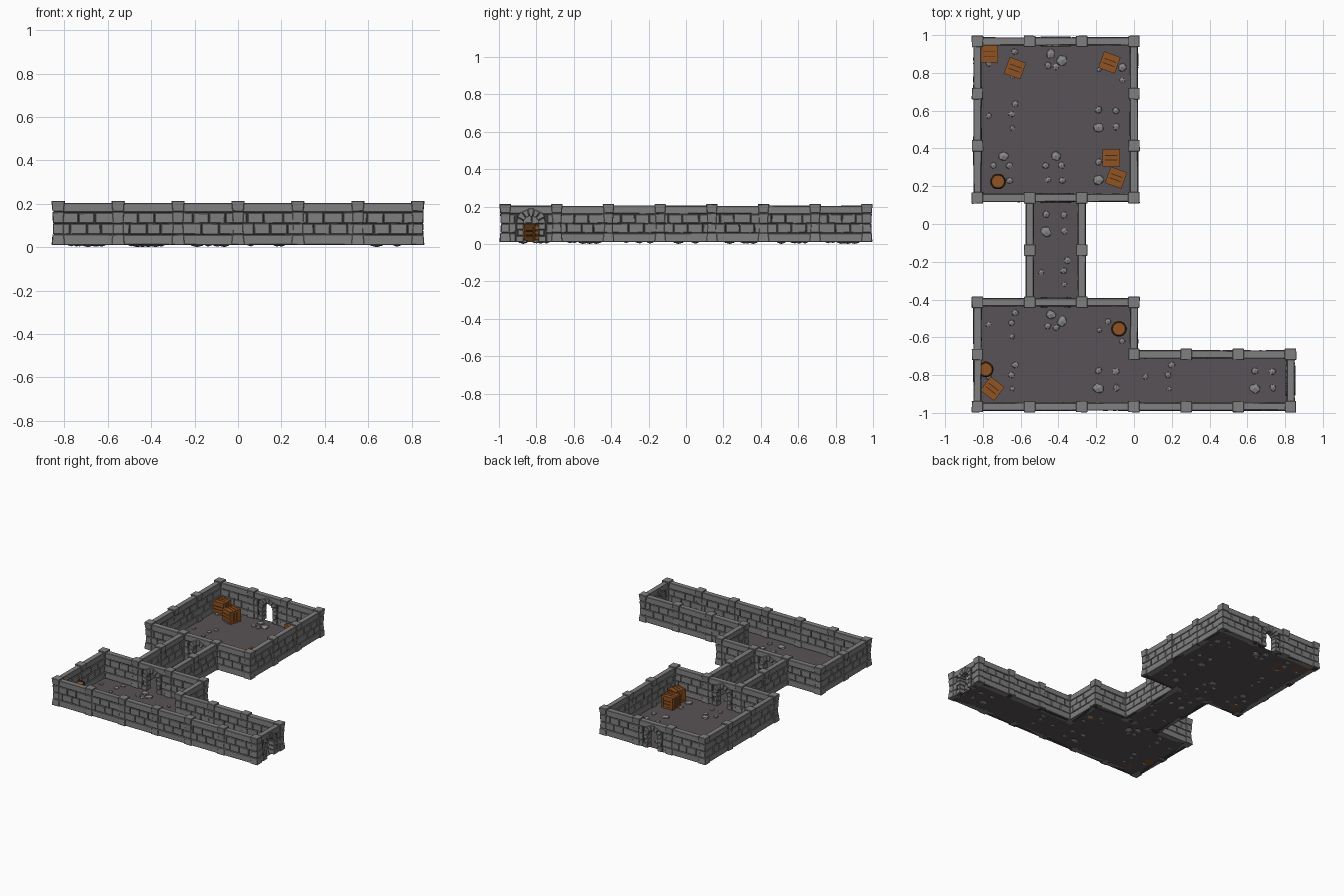
import bpy, bmesh, math, random
from mathutils import Matrix, Vector

if "Cube" in bpy.data.objects:
    bpy.data.objects.remove(bpy.data.objects["Cube"])
random.seed(4)

S = 0.2762                                   # tile size
GX = lambda i: (i - 3) * S
GY = lambda j: (j - 3.5) * S
Z0 = 0.011                                   # floor level


def material(name, r, g, b):
    m = bpy.data.materials.new(name)
    m.diffuse_color = (r, g, b, 1)
    m.use_nodes = True
    m.node_tree.nodes["Principled BSDF"].inputs["Base Color"].default_value = m.diffuse_color
    return m


STONE = material("stone grey", .215, .215, .215)
MORTAR = material("dark mortar", .045, .045, .045)
RUBBLE = material("rubble grey", .25, .25, .25)
FLOOR = material("floor grey", .098, .086, .094)
WOOD = material("orange wood", .28, .088, .017)
DARK = material("dark wood", .05, .022, .008)


def make(name, bm, *mats, bevel=0):
    bmesh.ops.recalc_face_normals(bm, faces=bm.faces)
    me = bpy.data.meshes.new(name)
    bm.to_mesh(me)
    bm.free()
    ob = bpy.data.objects.new(name, me)
    bpy.context.collection.objects.link(ob)
    for m in mats:
        me.materials.append(m)
    if bevel:
        mod = ob.modifiers.new("bevel", "BEVEL")
        mod.width, mod.segments = bevel, 1
    return ob


def box(bm, M, lo, hi, jit=0.0, mat=0, taper=(1, 1)):
    """Box between two corners; taper scales bottom and top about the centre."""
    lo, hi = Vector(lo), Vector(hi)
    c, h = (lo + hi) / 2, (hi - lo) / 2
    vs = bmesh.ops.create_cube(bm, size=2)["verts"]
    for v in vs:
        t = taper[1] if v.co.z > 0 else taper[0]
        p = Vector((v.co.x * h.x * t, v.co.y * h.y * t, v.co.z * h.z)) + c
        p += Vector([random.uniform(-jit, jit) for _ in range(3)])
        v.co = M @ p
    for f in {f for v in vs for f in v.link_faces}:
        f.material_index = mat


def prism(bm, M, pts, half):
    """Extrude an upright (u, z) outline to both sides of the wall line."""
    a = [bm.verts.new(M @ Vector((u, -half, z))) for u, z in pts]
    b = [bm.verts.new(M @ Vector((u, half, z))) for u, z in pts]
    bm.faces.new(a)
    bm.faces.new(b[::-1])
    for i in range(len(a)):
        j = (i + 1) % len(a)
        bm.faces.new((a[i], b[i], b[j], a[j]))


# wall layout as edges of the tile grid: (i, j, along_y, is_door)
walls = []
for i in range(3):
    walls += [(i, 7, 0, i == 1), (i, 4, 0, i == 1), (i, 2, 0, i == 1), (i + 3, 1, 0, 0)]
    walls += [(0, 4 + i, 1, 0), (3, 4 + i, 1, 0)]
walls += [(i, 0, 0, 0) for i in range(6)]
walls += [(i, j, 1, 0) for i in (1, 2) for j in (2, 3)]
walls += [(0, 0, 1, 0), (0, 1, 1, 0), (3, 1, 1, 0), (6, 0, 1, 1)]

stones, core, arches, posts = (bmesh.new() for _ in range(4))
E = 0.122                                    # stone run each side of the middle
RI, RO, ZS = 0.043, 0.081, 0.108             # arch inner, outer radius, spring height
ROWS = [((-E, -.085, -.005, .058, E), (-E, -.045, .03, E)),
        ((-E, -.065, .01, .09, E), (-E, -.095, -.02, .07, E)),
        ((-E, -.03, .05, E), (-E, -.07, .005, .08, E))]
LEVELS = ((.060, .108), (.111, .158))

for i, j, ay, door in walls:
    M = Matrix.Translation((GX(i) + (0 if ay else S / 2), GY(j) + (S / 2 if ay else 0), 0))
    if ay:
        M = M @ Matrix.Rotation(math.pi / 2, 4, 'Z')
    # coping beam
    box(stones, M, (-E, -.02, .162), (E, .02, .204), .001)
    if not door:
        box(core, M, (-S / 2, -.015, Z0), (S / 2, .015, .195))
        box(stones, M, (-E, -.022, Z0), (E, .022, .057), .001)
        for (za, zb), cuts in zip(LEVELS, random.choice(ROWS)):
            for a, b in zip(cuts, cuts[1:]):
                d = random.uniform(.0195, .0225)
                box(stones, M, (a + .002, -d, za), (b - .002, d, zb), .0015)
        continue
    # doorway: mortar sheet with an arched opening
    ring = [(RI * math.cos(t), ZS + RI * math.sin(t))
            for t in [math.pi * k / 10 for k in range(11)]]
    prism(core, M, [(S / 2, Z0), (S / 2, .195), (-S / 2, .195), (-S / 2, Z0)]
          + [(-RI, Z0)] + ring[::-1] + [(RI, Z0)], .015)
    for s in (-1, 1):
        def side(bm, a, b, za, zb, d):
            box(bm, M, (min(s * a, s * b), -d, za), (max(s * a, s * b), d, zb), .001)
        side(arches, RI - .002, .080, Z0, .043, .026)
        side(arches, RI - .002, .070, .045, .076, .025)
        side(arches, RI - .002, .078, .078, ZS, .026)
        side(stones, .083, E, Z0, .057, .022)
        side(stones, .082, E, .060, .108, .021)
        side(stones, .087, E, .111, .158, .021)
    # wedge stones of the arch
    n = 7
    for k in range(n):
        t0, t1 = (math.pi * (k + e) / n for e in (.05, .95))
        ro = RO + (.003 if k % 2 else -.002)
        prism(arches, M, [(r * math.cos(t), ZS + r * math.sin(t))
                          for r, t in ((RI - .002, t0), (ro, t0), (ro, t1), (RI - .002, t1))],
              .026)

# stacked pillars at every wall end
ends = set()
for i, j, ay, _ in walls:
    ends |= {(i, j), (i, j + 1) if ay else (i + 1, j)}
for i, j in sorted(ends):
    M = Matrix.Translation((GX(i), GY(j), 0))
    box(core, M, (-.02, -.02, Z0), (.02, .02, .205))
    for za, zb, h, tp in ((Z0, .058, .030, (1, .86)), (.061, .108, .0235, (1.04, .97)),
                          (.111, .162, .025, (.95, 1.05)), (.165, .213, .0305, (.85, 1))):
        box(posts, M, (-h, -h, za), (h, h, zb), .001, taper=tp)

make("wall_stones", stones, STONE, bevel=.0025)
make("wall_mortar", core, MORTAR)
make("door_arches", arches, STONE, bevel=.0025)
make("pillars", posts, STONE, bevel=.0025)

# floor tiles
rooms = [(0, 3, 4, 7), (1, 2, 2, 4), (0, 3, 0, 2), (3, 6, 0, 1)]
bm = bmesh.new()
for i0, i1, j0, j1 in rooms:
    for i in range(i0, i1):
        for j in range(j0, j1):
            bm.faces.new([bm.verts.new((GX(a), GY(b), Z0)) for a, b in
                          ((i, j), (i + 1, j), (i + 1, j + 1), (i, j + 1))])
bmesh.ops.remove_doubles(bm, verts=bm.verts, dist=1e-4)
make("floor", bm, FLOOR)

# rubble: tile patterns (dx, dy, radius) and the tiles that use them
PATTERNS = [
    ([(-.078, .02, .018), (.042, .029, .02), (.061, .083, .021), (.046, -.044, .016)],
     [(0, 5), (0, 6), (0, 1), (0, 0), (3, 0), (1, 2)]),
    ([(-.05, .052, .022), (.042, .047, .021), (-.051, -.042, .033), (.045, -.038, .021)],
     [(2, 5), (2, 4), (1, 3), (2, 0), (5, 0)]),
    ([(-.026, .072, .03), (.034, .037, .034), (-.042, .012, .022), (.002, .004, .02)],
     [(1, 6), (1, 1)]),
    ([(0, .084, .03), (-.053, .033, .02), (.03, .034, .021), (-.04, -.041, .018),
      (.034, -.046, .021)], [(0, 4), (1, 4)]),
    ([(.075, 0, .028), (.076, -.068, .018), (-.045, -.01, .016), (0, .035, .02)],
     [(2, 6), (2, 1)])]
bm = bmesh.new()
for rocks, tiles in PATTERNS:
    for i, j in tiles:
        for dx, dy, r in rocks:
            hz = min(.0135, r * .55)
            vs = bmesh.ops.create_icosphere(bm, subdivisions=1, radius=1)["verts"]
            rot = Matrix.Rotation(random.uniform(0, 6.28), 3, 'Z')
            for v in vs:
                k = random.uniform(.85, 1.1)
                p = rot @ Vector((v.co.x * r * k, v.co.y * r * .9 * k, v.co.z * hz))
                v.co = p + Vector((GX(i + .5) + dx, GY(j + .5) + dy, .0137))
make("rubble", bm, RUBBLE)

# crates: dark core, edge frame and three slats on each face
CRATES = [(-.765, .9, 0), (-.63, .825, -20), (-.13, .855, -20), (-.12, .35, 0),
          (-.095, .245, -20), (-.75, -.872, -38)]
for n, (x, y, a) in enumerate(CRATES):
    bm = bmesh.new()
    H, T = .046, .013
    M = Matrix.Translation((x, y, Z0 + H)) @ Matrix.Rotation(math.radians(a), 4, 'Z')
    box(bm, M, (-.039,) * 3, (.039,) * 3, mat=1)
    turns = [Matrix(), Matrix.Rotation(math.pi / 2, 4, 'Y'), Matrix.Rotation(math.pi / 2, 4, 'Z')]
    for R in turns:                          # frame bars
        for s in (-1, 1):
            for t in (-1, 1):
                c = Vector((0, s * (H - T / 2), t * (H - T / 2)))
                h = Vector((H, T / 2, T / 2))
                box(bm, M @ R, c - h, c + h)
    for R in (Matrix(), Matrix.Rotation(math.pi / 2, 4, 'X'),
              Matrix.Rotation(math.pi / 2, 4, 'Y')):
        for s in (-1, 1):                    # slats
            for k in (-1, 0, 1):
                box(bm, M @ R, (-.036, k * .0235 - .0095, s * .041 - .003),
                    (.036, k * .0235 + .0095, s * .041 + .003))
    make(f"crate_{n + 1}", bm, WOOD, DARK)

# barrels: turned profile with dark hoops and a sunken lid; (radius, height, hoop above)
PROFILE = [(.035, 0, 1), (.038, .016, 0), (.0385, .03, 1), (.0415, .034, 1), (.042, .044, 0),
           (.0405, .05, 0), (.0405, .056, 1), (.042, .06, 1), (.0415, .07, 0), (.0385, .074, 0),
           (.038, .086, 1), (.037, .1, 1), (.031, .1, 1), (.031, .094, 0)]
for n, (x, y) in enumerate([(-.72, .225), (-.08, -.555), (-.785, -.77)]):
    bm = bmesh.new()
    N = 14
    rings = [[bm.verts.new((x + r * math.cos(2 * math.pi * k / N),
                            y + r * math.sin(2 * math.pi * k / N), Z0 + z)) for k in range(N)]
             for r, z, _ in PROFILE]
    for q in range(len(rings) - 1):
        for k in range(N):
            a, b = rings[q], rings[q + 1]
            f = bm.faces.new((a[k], a[(k + 1) % N], b[(k + 1) % N], b[k]))
            f.material_index = PROFILE[q][2]
    bm.faces.new(rings[0][::-1])
    bm.faces.new(rings[-1])
    make(f"barrel_{n + 1}", bm, WOOD, DARK)
